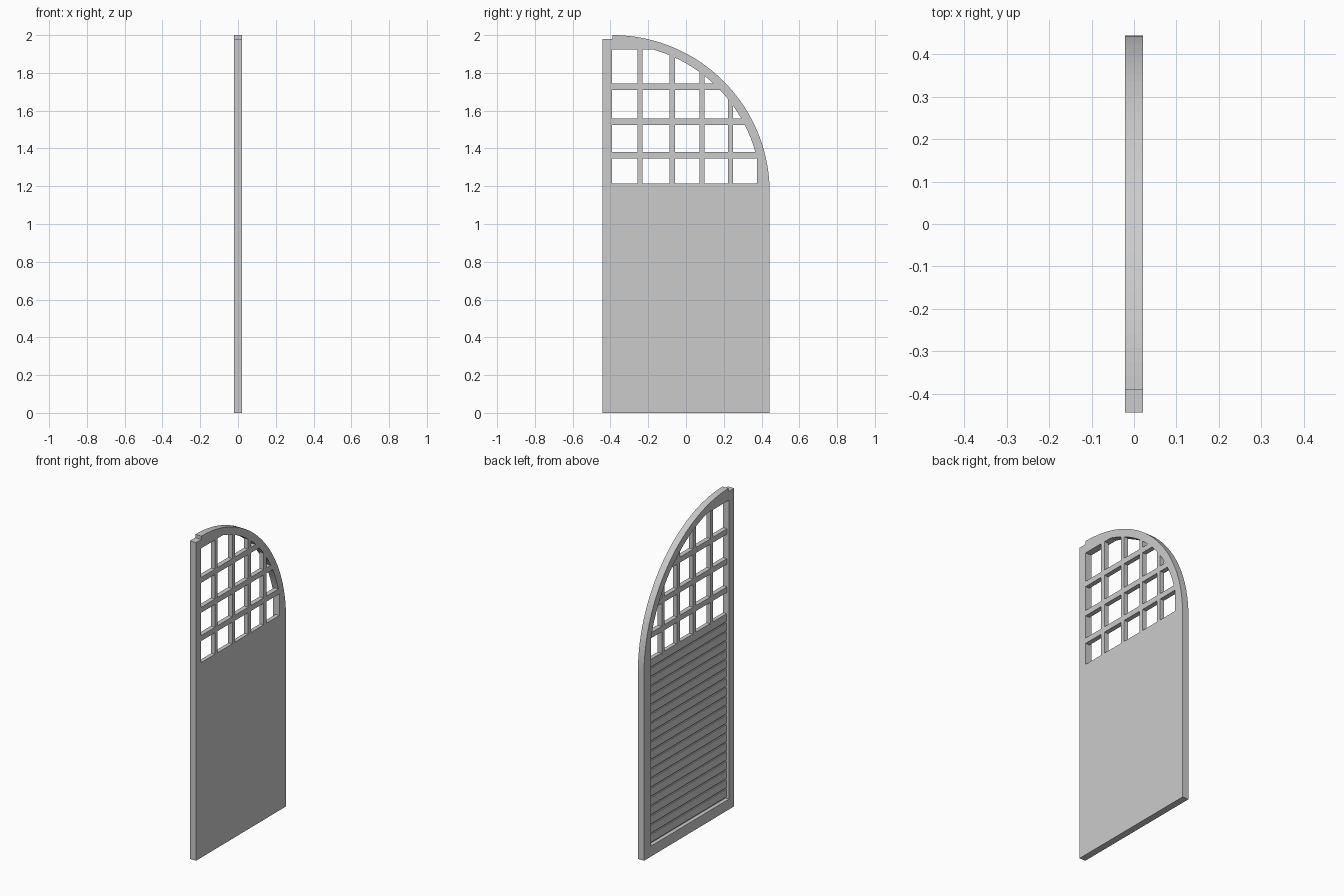
import bpy, bmesh, math

if "Cube" in bpy.data.objects:
    bpy.data.objects.remove(bpy.data.objects["Cube"], do_unlink=True)

GREY = (0.6, 0.6, 0.6, 1)
mat = bpy.data.materials.new("plain grey")
mat.use_nodes = True
mat.diffuse_color = GREY
mat.node_tree.nodes["Principled BSDF"].inputs["Base Color"].default_value = GREY

T = 0.021                      # half thickness
HALF = 0.443                   # half width
CY, CZ = -0.39, 1.167          # centre of the arch
R_OUT, R_IN = 0.833, 0.787
LEFT, RIGHT = -0.392, 0.376    # sides of the framed opening
BOTTOM, SILL, TOP = 0.065, 1.214, 1.925


def arc(r, start, end, n):
    return [(CY + r * math.cos(start + (end - start) * i / n),
             CZ + r * math.sin(start + (end - start) * i / n)) for i in range(n + 1)]


def finish(name, bm):
    bmesh.ops.recalc_face_normals(bm, faces=bm.faces)
    mesh = bpy.data.meshes.new(name)
    bm.to_mesh(mesh)
    bm.free()
    mesh.materials.append(mat)
    obj = bpy.data.objects.new(name, mesh)
    bpy.context.collection.objects.link(obj)
    return obj


def box(name, x0, x1, y0, y1, z0, z1):
    bm = bmesh.new()
    bmesh.ops.create_cube(bm, size=1)
    for v in bm.verts:
        v.co = (x1 if v.co.x > 0 else x0, y1 if v.co.y > 0 else y0, z1 if v.co.z > 0 else z0)
    return finish(name, bm)


# Frame: post, rails and quarter arch, cut as one filled outline with a hole
outer = [(-HALF, 0), (HALF, 0)] + arc(R_OUT, 0, math.pi / 2, 40)
outer += [(CY, 1.98), (-HALF, 1.98)]
a0 = math.acos((RIGHT - CY) / R_IN)
a1 = math.asin((TOP - CZ) / R_IN)
inner = [(LEFT, BOTTOM), (RIGHT, BOTTOM)] + arc(R_IN, a0, a1, 30) + [(LEFT, TOP)]
curve = bpy.data.curves.new("frame_outline", "CURVE")
curve.dimensions = "2D"
curve.fill_mode = "BOTH"
curve.extrude = T
for loop in (outer, inner):
    spline = curve.splines.new("POLY")
    spline.points.add(len(loop) - 1)
    for p, (y, z) in zip(spline.points, loop):
        p.co = (y, z, 0, 1)
    spline.use_cyclic_u = True
outline = bpy.data.objects.new("frame_outline", curve)
bpy.context.collection.objects.link(outline)
bpy.context.view_layer.update()
mesh = bpy.data.meshes.new_from_object(outline.evaluated_get(bpy.context.evaluated_depsgraph_get()))
bpy.data.objects.remove(outline, do_unlink=True)
bm = bmesh.new()
bm.from_mesh(mesh)
bpy.data.meshes.remove(mesh)
for v in bm.verts:             # stand the outline up across the thickness
    v.co = (v.co.z, v.co.x, v.co.y)
bmesh.ops.remove_doubles(bm, verts=bm.verts, dist=1e-5)
for f in bm.faces:
    f.smooth = False
    f.material_index = 0
finish("frame", bm)

# Lower panel: flat on one face, grooved boards on the other
BOARDS, FACE, GROOVE, GAP = 20, -0.004, 0.003, 0.009
step = (SILL - BOTTOM) / BOARDS
profile = [(T, SILL), (T, BOTTOM)]
for i in range(BOARDS):
    z = BOTTOM + i * step
    profile += [(GROOVE, z), (GROOVE, z + GAP), (FACE, z + GAP), (FACE, z + step)]
bm = bmesh.new()
face = bm.faces.new([bm.verts.new((x, LEFT, z)) for x, z in profile])
ext = bmesh.ops.extrude_face_region(bm, geom=[face])
moved = [g for g in ext["geom"] if isinstance(g, bmesh.types.BMVert)]
bmesh.ops.translate(bm, verts=moved, vec=(0, RIGHT - LEFT, 0))
finish("board_panel", bm)

# Lattice: bars run to the middle of the arch, recessed on the board side
BACK, REACH, W = -0.008, 0.81, 0.0135
for i, y in enumerate((-0.243, -0.073, 0.084, 0.236)):
    top = min(CZ + math.sqrt(REACH ** 2 - (y - CY) ** 2), TOP + 0.01)
    box(f"upright_bar_{i + 1}", BACK, T, y - W, y + W, SILL - 0.005, top)
W = 0.017
for i, z in enumerate((1.365, 1.541, 1.727)):
    end = min(CY + math.sqrt(REACH ** 2 - (z - CZ) ** 2), RIGHT + 0.01)
    box(f"cross_bar_{i + 1}", BACK, T, LEFT - 0.005, end, z - W, z + W)
